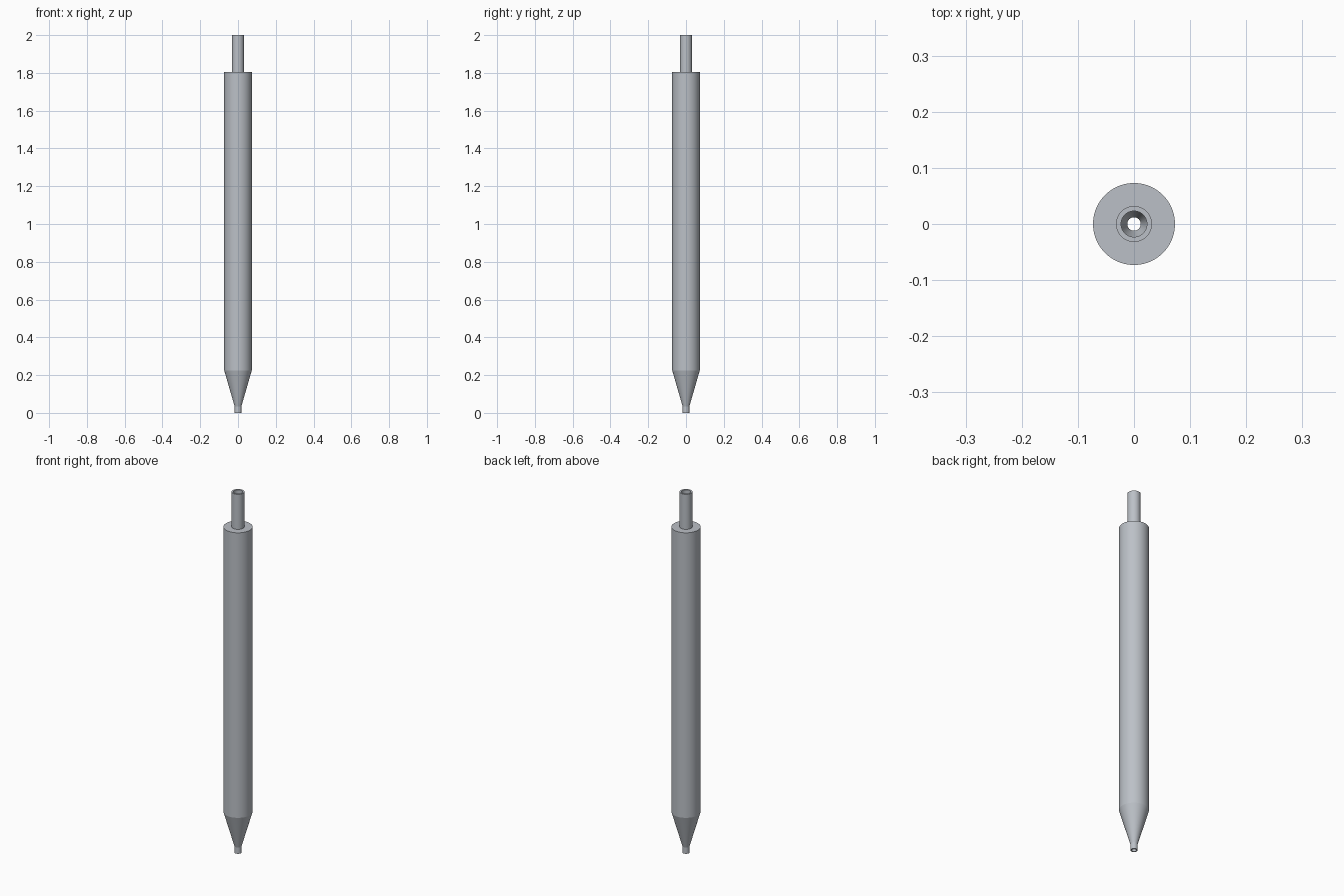
import bpy, bmesh, math

if "Cube" in bpy.data.objects:
    bpy.data.objects.remove(bpy.data.objects["Cube"])

SIDES = 96
grey = bpy.data.materials.new("light steel grey")
grey.diffuse_color = (0.50, 0.53, 0.57, 1)
grey.use_nodes = True
grey.node_tree.nodes["Principled BSDF"].inputs["Base Color"].default_value = grey.diffuse_color


def lathe(name, profile):
    """Revolve a closed (radius, height) profile around the z axis."""
    bm = bmesh.new()
    rings = [[bm.verts.new((r * math.cos(2 * math.pi * i / SIDES),
                            r * math.sin(2 * math.pi * i / SIDES), z))
              for i in range(SIDES)] for r, z in profile]
    for k, a in enumerate(rings):
        b = rings[(k + 1) % len(rings)]
        for i in range(SIDES):
            j = (i + 1) % SIDES
            bm.faces.new((a[i], a[j], b[j], b[i]))
    bmesh.ops.recalc_face_normals(bm, faces=bm.faces)
    mesh = bpy.data.meshes.new(name)
    bm.to_mesh(mesh)
    bm.free()
    mesh.materials.append(grey)
    obj = bpy.data.objects.new(name, mesh)
    bpy.context.collection.objects.link(obj)
    bpy.ops.object.select_all(action='DESELECT')
    obj.select_set(True)
    bpy.context.view_layer.objects.active = obj
    bpy.ops.object.shade_smooth_by_angle(angle=math.radians(10))
    return obj


# Hollow pen: writing tip, cone, barrel and push button, with a bore right through
lathe("pen_body", [
    (0.018, 0.0), (0.018, 0.035), (0.073, 0.225), (0.073, 1.806),
    (0.032, 1.806), (0.032, 2.0),
    (0.023, 2.0), (0.023, 0.075), (0.012, 0.035), (0.012, 0.0),
])
